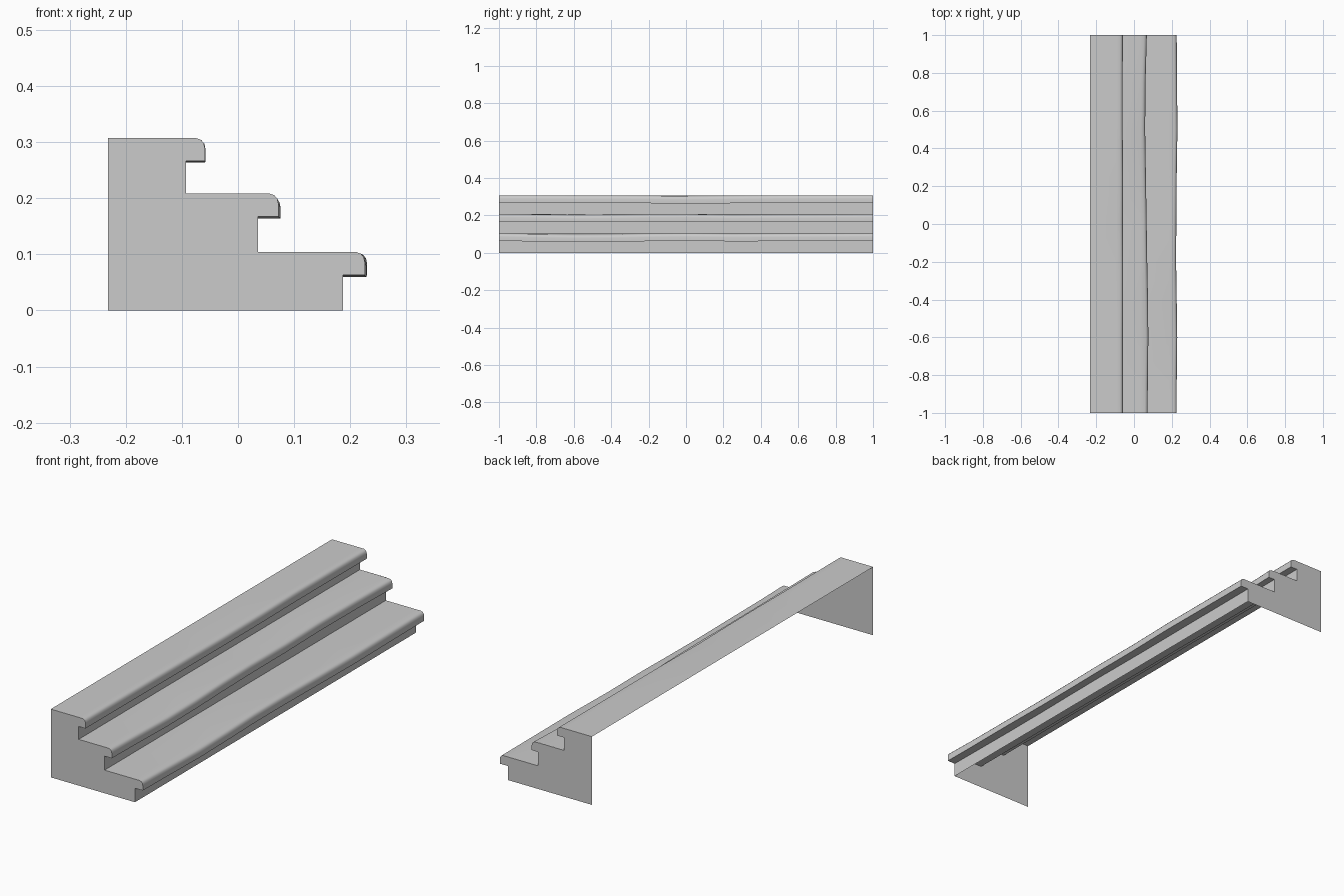
import bpy, bmesh

if "Cube" in bpy.data.objects:
    bpy.data.objects.remove(bpy.data.objects["Cube"])

BACK = -0.232
YS = [-1, -0.85, -0.6, -0.4, -0.2, 0, 0.25, 0.5, 0.75, 1]
# name, tread back x, riser x, nose x, riser base z, tread z, nose wear in x, edge wear in z
STEPS = [
    ("lower_step", 0.036, 0.187, 0.226, 0.0, 0.104,
     [0, 0, .003, 0, -.003, -.002, 0, .004, .002, 0],
     [0, -.003, -.007, -.006, -.002, 0, -.003, -.002, -.001, 0]),
    ("middle_step", -0.093, 0.036, 0.072, 0.104, 0.208,
     [0, .001, .004, .002, -.002, -.005, -.009, -.013, -.011, -.004],
     [0, -.002, -.007, -.006, -.002, -.001, -.006, -.004, -.003, -.001]),
    ("upper_step", BACK, -0.093, -0.059, 0.208, 0.307,
     [0, 0, 0, .001, .001, 0, .001, -.001, -.001, 0],
     [0, 0, -.001, -.001, -.002, -.004, -.002, 0, 0, 0]),
]


def finish(name, bm, angle=0.7):
    mesh = bpy.data.meshes.new(name)
    bm.to_mesh(mesh)
    bm.free()
    ob = bpy.data.objects.new(name, mesh)
    bpy.context.collection.objects.link(ob)
    bpy.ops.object.select_all(action='DESELECT')
    ob.select_set(True)
    bpy.context.view_layer.objects.active = ob
    bpy.ops.object.shade_smooth_by_angle(angle=angle)
    return ob


# Tread, worn rounded nosing and riser as one open shell facing outward
def make_step(name, xb, xr, xn, zb, zt, wear_x, wear_z):
    bm = bmesh.new()
    rows = []
    for y, dx, dz in zip(YS, wear_x, wear_z):
        n, t = xn + dx, zt + dz
        low = zt - 0.041 + 0.5 * dz
        profile = [(xb, zt), (xr, zt + 0.3 * dz), (n - 0.015, t), (n - 0.007, t - 0.003),
                   (n - 0.002, t - 0.009), (n, t - 0.018), (n, low), (xr, low), (xr, zb)]
        rows.append([bm.verts.new((x, y, z)) for x, z in profile])
    for a, b in zip(rows, rows[1:]):
        for i in range(len(a) - 1):
            bm.faces.new((a[i], a[i + 1], b[i + 1], b[i]))
    # Nosing end caps
    bm.faces.new(list(reversed(rows[0][1:8])))
    bm.faces.new(rows[-1][1:8])
    bm.normal_update()
    for f in bm.faces:
        if len(f.verts) == 7 and f.normal.y * f.calc_center_median().y < 0:
            f.normal_flip()
    return finish(name, bm)


for step in STEPS:
    make_step(*step)

# Thin stepped end panels, visible from both sides; the back and bottom stay open
outline = [(BACK, 0), (0.187, 0), (0.187, 0.104), (0.036, 0.104),
           (0.036, 0.208), (-0.093, 0.208), (-0.093, 0.307), (BACK, 0.307)]
for side, name in ((-1, "front_end_panel"), (1, "back_end_panel")):
    bm = bmesh.new()
    for y, facing in ((side, side), (side * 0.999, -side)):
        f = bm.faces.new([bm.verts.new((x, y, z)) for x, z in outline])
        f.normal_update()
        if f.normal.y * facing < 0:
            f.normal_flip()
    finish(name, bm)
